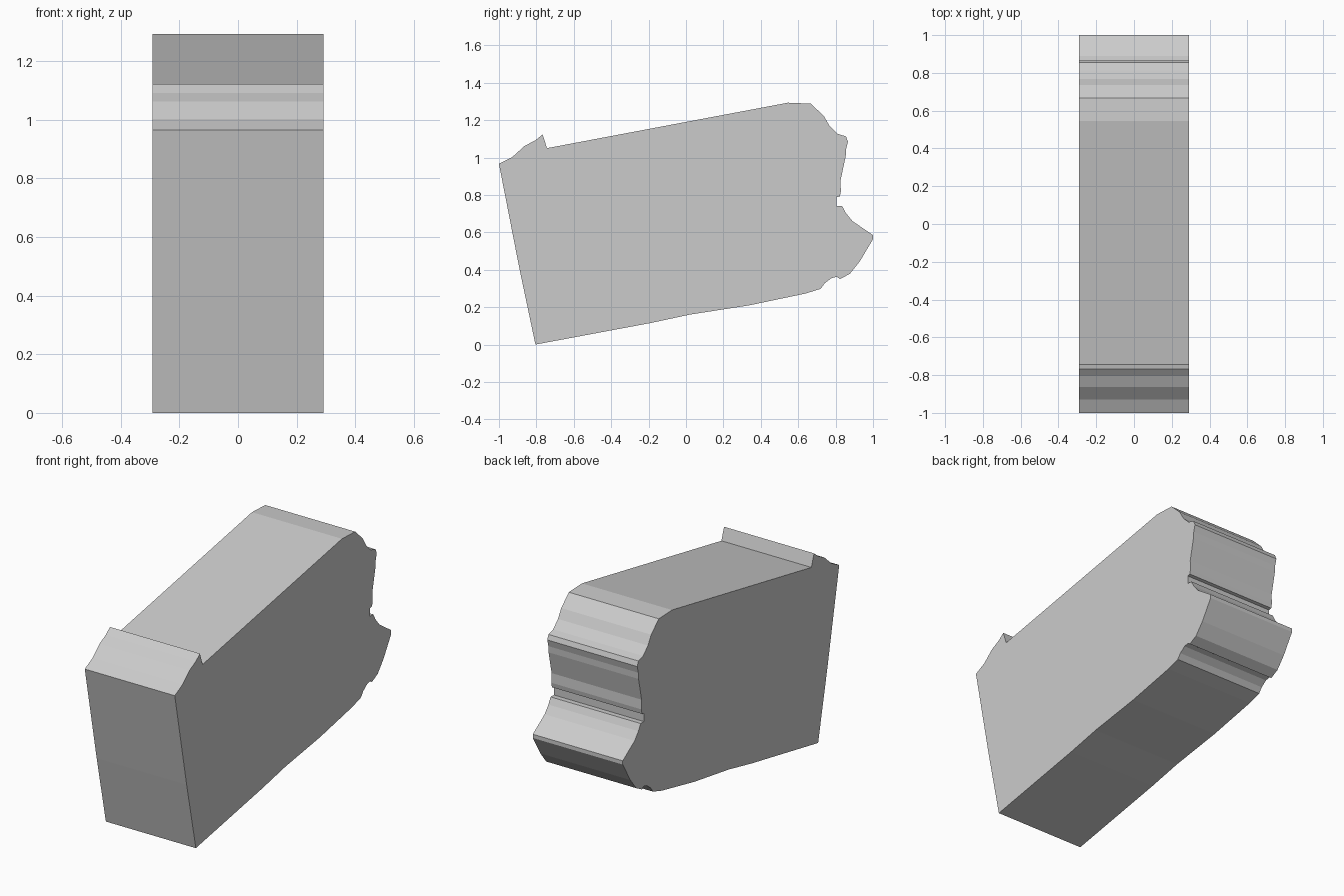
import bpy, bmesh
from mathutils import Vector

HALF_WIDTH = 0.291

# Side outline (y, z), counter-clockwise from the lower front corner
underside = [(-0.805, 0.0), (-0.19, 0.115), (0.02, 0.16), (0.34, 0.21), (0.64, 0.273), (0.72, 0.298)]
lower_moulding = [(0.742, 0.328), (0.778, 0.355), (0.807, 0.362), (0.823, 0.35), (0.876, 0.378),
                  (0.93, 0.446), (0.97, 0.513), (1.0, 0.563), (1.0, 0.585), (0.89, 0.66),
                  (0.855, 0.703), (0.835, 0.74), (0.805, 0.74)]
upper_moulding = [(0.805, 0.788), (0.823, 0.792), (0.828, 0.82), (0.826, 0.876), (0.854, 1.008),
                  (0.856, 1.045), (0.866, 1.085), (0.855, 1.113), (0.812, 1.126), (0.767, 1.17),
                  (0.737, 1.222), (0.667, 1.288)]
top_and_lip = [(0.545, 1.293), (-0.743, 1.05), (-0.767, 1.123), (-0.805, 1.092),
               (-0.863, 1.062), (-0.928, 1.003), (-1.0, 0.966)]
front = [(-0.89, 0.403)]
outline = underside + lower_moulding + upper_moulding + top_and_lip + front

# Extrude the outline across the width
bm = bmesh.new()
face = bm.faces.new([bm.verts.new((-HALF_WIDTH, y, z)) for y, z in outline])
ext = bmesh.ops.extrude_face_region(bm, geom=[face])
verts = [g for g in ext["geom"] if isinstance(g, bmesh.types.BMVert)]
bmesh.ops.translate(bm, verts=verts, vec=Vector((2 * HALF_WIDTH, 0, 0)))
bmesh.ops.recalc_face_normals(bm, faces=bm.faces[:])

mesh = bpy.data.meshes.new("moulded_block")
bm.to_mesh(mesh)
bm.free()
block = bpy.data.objects.new("moulded_block", mesh)
bpy.context.collection.objects.link(block)
